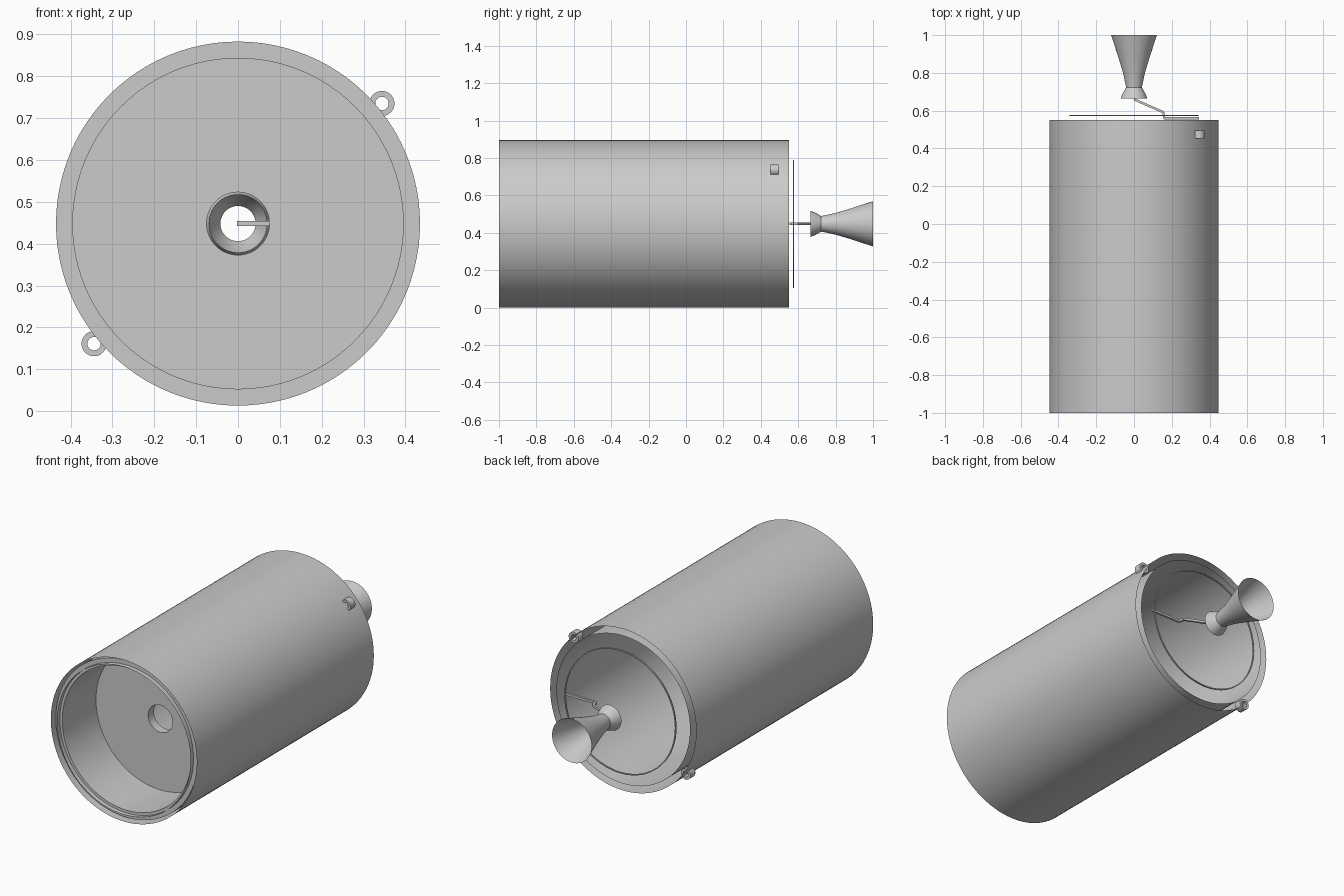
import bpy, bmesh, math
from mathutils import Vector

if "Cube" in bpy.data.objects:
    bpy.data.objects.remove(bpy.data.objects["Cube"])

ZC = 0.448  # height of the tube axis


def lathe(name, profile, centre=(0, ZC), closed=False, segs=96):
    """Revolve (y, radius) points around an axis parallel to y."""
    bm = bmesh.new()
    rings = []
    for y, r in profile:
        rings.append([bm.verts.new((centre[0] + r * math.cos(2 * math.pi * i / segs), y,
                                    centre[1] + r * math.sin(2 * math.pi * i / segs)))
                      for i in range(segs)])
    pairs = list(zip(rings, rings[1:]))
    if closed:
        pairs.append((rings[-1], rings[0]))
    for a, b in pairs:
        for i in range(segs):
            j = (i + 1) % segs
            bm.faces.new((a[i], b[i], b[j], a[j]))
    bmesh.ops.recalc_face_normals(bm, faces=bm.faces)
    return finish(name, bm)


def finish(name, bm):
    mesh = bpy.data.meshes.new(name)
    bm.to_mesh(mesh)
    bm.free()
    ob = bpy.data.objects.new(name, mesh)
    bpy.context.collection.objects.link(ob)
    bpy.ops.object.select_all(action='DESELECT')
    ob.select_set(True)
    bpy.context.view_layer.objects.active = ob
    bpy.ops.object.shade_smooth_by_angle(angle=math.radians(30))
    return ob


# open outer shell and inner lining with a gap between them
lathe("outer_shell", [(-1, 0.448), (0.55, 0.448)])
lathe("inner_lining", [(-1, 0.41), (0.55, 0.41)])

# stepped cup in the front opening, its floor pierced by a central hole
lathe("front_cup", [(-0.975, 0.435), (-0.975, 0.395), (-0.68, 0.395), (-0.68, 0.075),
                    (-0.63, 0.075), (-0.63, 0.435)], closed=True)

# thin hoop behind the rear opening
lathe("rear_hoop", [(0.571, 0.336), (0.571, 0.342), (0.578, 0.342), (0.578, 0.336)], closed=True)

# flared horn, open at both ends
lathe("horn", [(0.665, 0.07), (0.69, 0.061), (0.722, 0.042), (0.735, 0.044),
               (0.80, 0.058), (0.88, 0.082), (1.0, 0.121)], segs=64)

# bent arm carrying the horn
path = [(0.345, 0.56), (0.16, 0.56), (0.155, 0.592), (0.0, 0.66)]
bm = bmesh.new()
for (x0, y0), (x1, y1) in zip(path, path[1:]):
    d = Vector((x1 - x0, y1 - y0, 0))
    n = Vector((-d.y, d.x, 0)).normalized() * 0.006
    verts = bmesh.ops.create_cube(bm, size=1)["verts"]
    mid = Vector(((x0 + x1) / 2, (y0 + y1) / 2, ZC))
    for v in verts:
        v.co = mid + d * v.co.x + n * 2 * v.co.y + Vector((0, 0, 0.012 * v.co.z))
finish("horn_arm", bm)

# mounting eyes on opposite sides of the shell
for side, s in (("right", 1), ("left", -1)):
    lathe("mounting_eye_" + side, [(0.452, 0.03), (0.452, 0.016), (0.494, 0.016), (0.494, 0.03)],
          centre=(0.344 * s, ZC + 0.287 * s), closed=True, segs=32)
